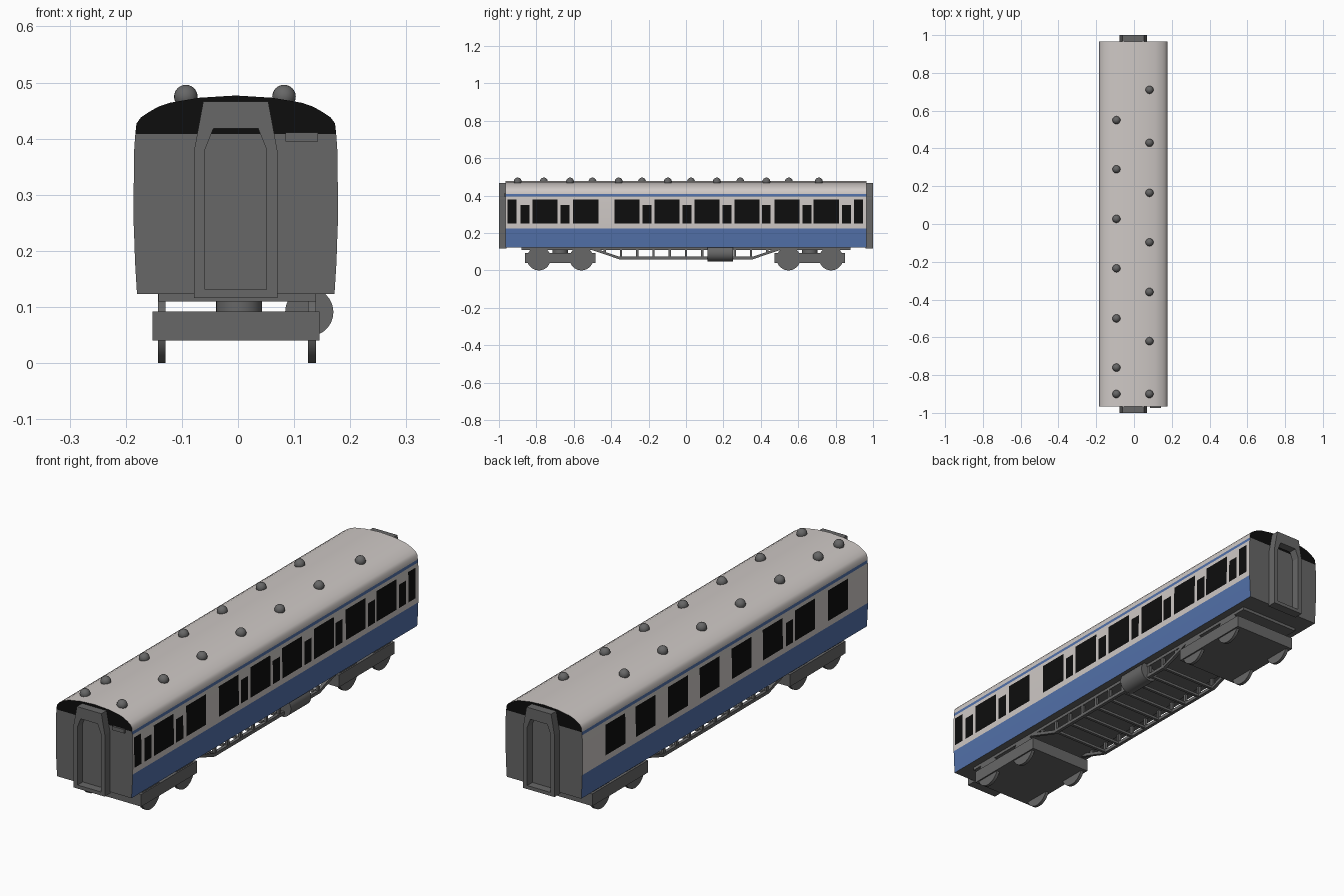
import bpy, bmesh, math
from mathutils import Vector, Matrix

if "Cube" in bpy.data.objects:
    bpy.data.objects.remove(bpy.data.objects["Cube"])

def mat(name, c):
    m = bpy.data.materials.new(name)
    m.diffuse_color = (*c, 1)
    m.use_nodes = True
    m.node_tree.nodes["Principled BSDF"].inputs["Base Color"].default_value = m.diffuse_color
    return m

CREAM = mat("cream", (0.62, 0.58, 0.56))
BLUE = mat("blue", (0.085, 0.165, 0.40))
GREY = mat("grey", (0.135, 0.135, 0.135))
BLACK = mat("black", (0.004, 0.004, 0.004))
CX = -0.004  # body centre line

def obj(name, bm, mats, smooth=None):
    bmesh.ops.recalc_face_normals(bm, faces=bm.faces)
    me = bpy.data.meshes.new(name)
    bm.to_mesh(me)
    bm.free()
    o = bpy.data.objects.new(name, me)
    bpy.context.collection.objects.link(o)
    for m in mats:
        me.materials.append(m)
    if smooth:
        bpy.ops.object.select_all(action='DESELECT')
        o.select_set(True)
        bpy.context.view_layer.objects.active = o
        bpy.ops.object.shade_smooth_by_angle(angle=math.radians(smooth))
    return o

def add_box(bm, x0, x1, y0, y1, z0, z1):
    m = Matrix.Translation(((x0+x1)/2, (y0+y1)/2, (z0+z1)/2)) @ Matrix.Diagonal((x1-x0, y1-y0, z1-z0, 1))
    bmesh.ops.create_cube(bm, size=1, matrix=m)

def box(name, *dims, m=GREY):
    bm = bmesh.new()
    add_box(bm, *dims)
    return obj(name, bm, [m])

def cylinder(name, centre, r, length, axis, seg=32):
    rot = {'X': Matrix.Rotation(math.pi/2, 4, 'Y'), 'Y': Matrix.Rotation(math.pi/2, 4, 'X'), 'Z': Matrix()}[axis]
    bm = bmesh.new()
    bmesh.ops.create_cone(bm, cap_ends=True, segments=seg, radius1=r, radius2=r, depth=length,
                          matrix=Matrix.Translation(centre) @ rot)
    return obj(name, bm, [GREY], 40)

# Windows as (y start, y end, top); sill is at 0.25
SILL, LOW, HIGH = 0.25, 0.35, 0.38
right = [(-0.955, -0.907, HIGH), (0.897, 0.945, HIGH)]
right += [(y, y+0.134, HIGH) for y in (-0.822, -0.603, -0.383, -0.169, 0.045, 0.26, 0.474, 0.683)]
right += [(y, y+0.048, LOW) for y in (-0.886, -0.672, -0.233, -0.019, 0.195, 0.405, 0.624, 0.833)]
left = [(y, y+0.134, HIGH) for y in (0.675, 0.471, 0.252, 0.038, -0.178, -0.388, -0.606, -0.829)]
left += [(-0.457, -0.41, LOW)]

# Coach shell: cross-section swept along y, cut at every window edge
half = [(0.176, 0.123), (0.1795, 0.18), (0.181, 0.225), (0.182, SILL), (0.182, 0.30), (0.1815, LOW),
        (0.181, HIGH), (0.18, 0.395), (0.179, 0.408), (0.177, 0.427), (0.169, 0.438), (0.154, 0.448),
        (0.138, 0.457), (0.118, 0.464), (0.065, 0.473), (0, 0.477)]
section = [(CX+x, z) for x, z in half] + [(CX-x, z) for x, z in half[-2::-1]]
ys = sorted({-0.965, 0.965} | {y for w in right+left for y in w[:2]})
bm = bmesh.new()
rows = [[bm.verts.new((x, y, z)) for x, z in section] for y in ys]
for a, b in zip(rows, rows[1:]):
    for i in range(len(section)-1):
        f = bm.faces.new((a[i], a[i+1], b[i+1], b[i]))
        c = f.calc_center_median()
        wins = right if c.x > 0 else left
        if c.z < 0.225 or 0.395 < c.z < 0.408:
            f.material_index = 1
        elif SILL < c.z < HIGH and any(w[0] < c.y < w[1] and c.z < w[2] for w in wins):
            f.material_index = 3
    bm.faces.new((a[0], b[0], b[-1], a[-1])).material_index = 2
n = len(section)
for r in (rows[0], rows[-1]):  # grey end wall with black roof dome above
    bm.faces.new(r[:9] + r[n-9:]).material_index = 2
    bm.faces.new(r[8:n-8]).material_index = 3
obj("coach_body", bm, [CREAM, BLUE, GREY, BLACK], 35)

# Gangway frames at both ends: outer hood outline around an arched opening
outer = [(-0.074, 0.116), (-0.074, 0.38), (-0.058, 0.466), (0.058, 0.466), (0.074, 0.38), (0.074, 0.116)]
inner = [(-0.055, 0.131), (-0.055, 0.38), (-0.04, 0.418), (0.04, 0.418), (0.055, 0.38), (0.055, 0.131)]
for name, y0, y1 in (("front_gangway", -1, -0.96), ("back_gangway", 1, 0.96)):
    bm = bmesh.new()
    loops = [[bm.verts.new((CX+x, y, z)) for x, z in p]
             for p, y in ((outer, y0), (outer, y1), (inner, y1), (inner, y0))]
    for k in range(4):
        a, b = loops[k], loops[(k+1) % 4]
        for i in range(6):
            j = (i+1) % 6
            bm.faces.new((a[i], a[j], b[j], b[i]))
    obj(name, bm, [GREY])
box("front_lamp_plate", 0.085, 0.143, -0.973, -0.96, 0.395, 0.411)

# Roof ventilators in two staggered rows
for x, row in ((0.082, (0.71, 0.43, 0.165, -0.097, -0.36, -0.62, -0.90)),
               (-0.093, (0.55, 0.29, 0.027, -0.235, -0.50, -0.76, -0.90))):
    for y in row:
        bm = bmesh.new()
        bmesh.ops.create_uvsphere(bm, u_segments=20, v_segments=12, radius=0.021,
                                  matrix=Matrix.Translation((x, y, 0.475)))
        obj("roof_ventilator", bm, [GREY], 60)

# Underframe slab
box("underframe", -0.142, 0.139, -0.88, 0.88, 0.11, 0.1235)

# Bogies with pivot and four wheels each
for name, yc in (("front_bogie", -0.673), ("back_bogie", 0.662)):
    box(name + "_frame", -0.152, 0.145, yc-0.188, yc+0.188, 0.04, 0.092)
    cylinder(name + "_pivot", (0.002, yc, 0.1), 0.041, 0.024, 'Z')
    for dy in (-0.114, 0.114):
        for x in (-0.136, 0.132):
            cylinder(name + "_wheel", (x, yc+dy, 0.064), 0.064, 0.014, 'X', 36)
        cylinder(name + "_axle", (-0.002, yc+dy, 0.064), 0.012, 0.26, 'X', 12)

# Truss rods: dropped rail each side, with posts and cross bars
path = [(-0.5, 0.115), (-0.356, 0.066), (0.356, 0.066), (0.5, 0.115)]
for name, x in (("left_truss", -0.136), ("right_truss", 0.132)):
    bm = bmesh.new()
    prof = [[bm.verts.new((x+sx, y, z+sz)) for sx, sz in ((-.007, -.007), (.007, -.007), (.007, .007), (-.007, .007))]
            for y, z in path]
    for a, b in zip(prof, prof[1:]):
        for i in range(4):
            bm.faces.new((a[i], a[(i+1) % 4], b[(i+1) % 4], b[i]))
    bm.faces.new(prof[0])
    bm.faces.new(prof[-1])
    for k in range(-5, 6):
        y = k*0.087
        z = 0.066 if abs(y) < 0.356 else 0.066 + (abs(y)-0.356)*0.34
        add_box(bm, x-0.006, x+0.006, y-0.006, y+0.006, z, 0.115)
    obj(name, bm, [GREY])
bm = bmesh.new()
for k in range(-4, 5):
    add_box(bm, -0.136, 0.132, k*0.087-0.006, k*0.087+0.006, 0.061, 0.072)
obj("truss_cross_bars", bm, [GREY])

# Side tank
cylinder("side_tank", (0.127, 0.183, 0.091), 0.043, 0.137, 'Y')
